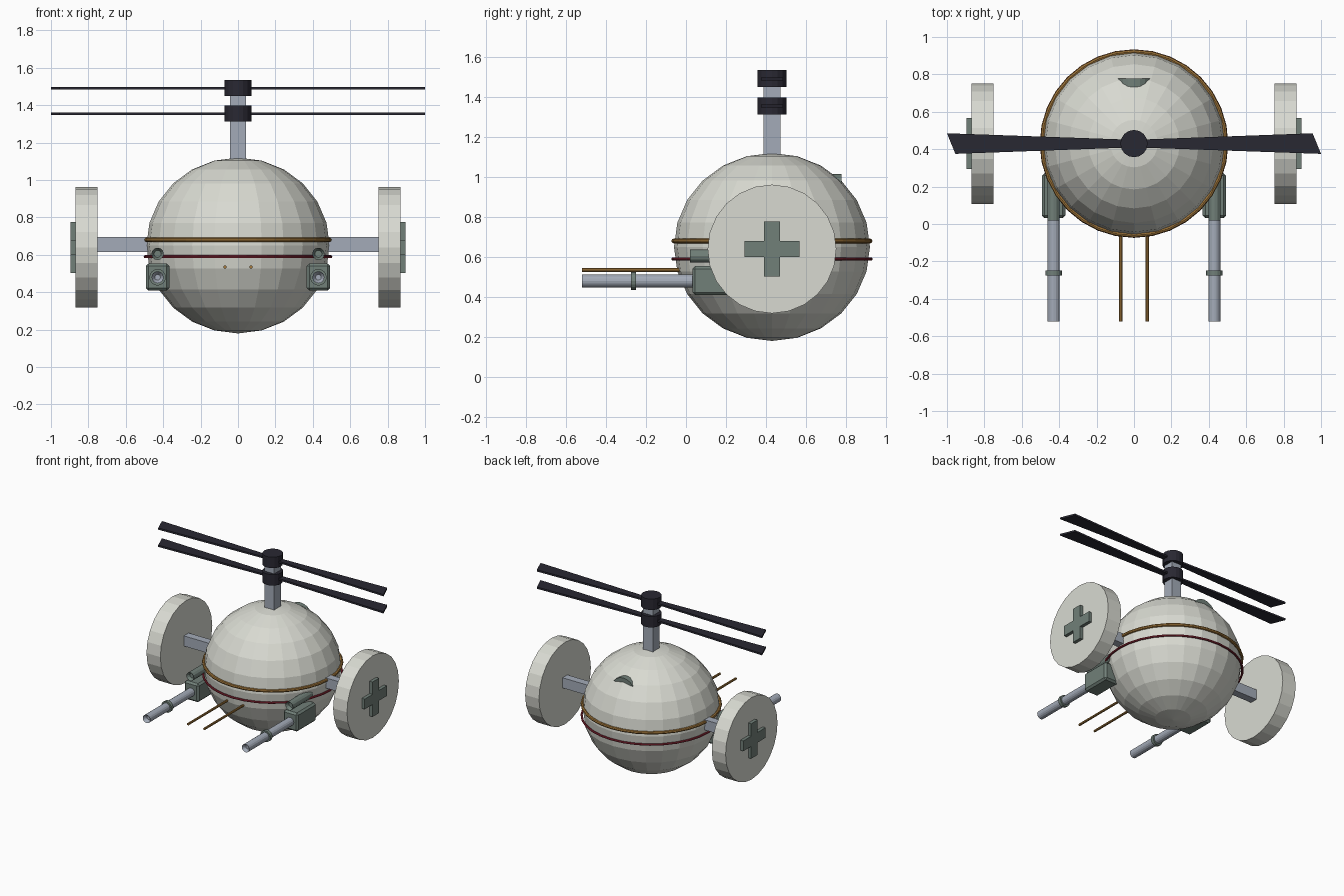
import bpy, bmesh, math
from mathutils import Matrix, Vector

if "Cube" in bpy.data.objects:
    bpy.data.objects.remove(bpy.data.objects["Cube"])


def material(name, r, g, b):
    m = bpy.data.materials.new(name)
    m.diffuse_color = (r, g, b, 1)
    m.use_nodes = True
    m.node_tree.nodes["Principled BSDF"].inputs["Base Color"].default_value = m.diffuse_color
    return m


BONE = material("bone white", 0.69, 0.70, 0.64)
GREEN = material("grey green", 0.165, 0.215, 0.19)
STEEL = material("blue steel", 0.37, 0.41, 0.48)
BLACK = material("rotor black", 0.022, 0.021, 0.032)
BRONZE = material("bronze", 0.37, 0.19, 0.045)
RED = material("dark red", 0.32, 0.025, 0.045)

CY = 0.43  # depth of the hull centre
ROT = {"x": Matrix.Rotation(math.pi / 2, 4, "Y"),
       "y": Matrix.Rotation(math.pi / 2, 4, "X"),
       "z": Matrix.Identity(4)}


def finish(name, bm, mat):
    bmesh.ops.recalc_face_normals(bm, faces=bm.faces)
    me = bpy.data.meshes.new(name)
    bm.to_mesh(me)
    bm.free()
    me.materials.append(mat)
    ob = bpy.data.objects.new(name, me)
    bpy.context.collection.objects.link(ob)
    return ob


def box(name, center, size, mat, bevel=0):
    bm = bmesh.new()
    bmesh.ops.create_cube(bm, size=1, matrix=Matrix.Translation(center) @ Matrix.Diagonal((*size, 1)))
    if bevel:
        bmesh.ops.bevel(bm, geom=bm.edges[:], offset=bevel, segments=1, affect="EDGES")
    return finish(name, bm, mat)


def cylinder(name, center, radius, length, axis, mat, sides=16, bore=0):
    bm = bmesh.new()
    bmesh.ops.create_cone(bm, cap_ends=True, segments=sides, radius1=radius, radius2=radius,
                          depth=length, matrix=Matrix.Translation(center) @ ROT[axis])
    if bore:  # shallow hole in the front end
        bm.faces.ensure_lookup_table()
        cap = min(bm.faces, key=lambda f: f.calc_center_median().y)
        bmesh.ops.inset_region(bm, faces=[cap], thickness=radius - bore)
        bmesh.ops.translate(bm, verts=cap.verts[:], vec=(0, 0.025, 0))
    return finish(name, bm, mat)


def extrude(name, points, depth, mat):
    """Close a planar outline and extrude it along the vector depth."""
    bm = bmesh.new()
    face = bm.faces.new([bm.verts.new(p) for p in points])
    new = bmesh.ops.extrude_face_region(bm, geom=[face], use_keep_orig=True)["geom"]
    bmesh.ops.translate(bm, verts=[v for v in new if isinstance(v, bmesh.types.BMVert)], vec=Vector(depth))
    return finish(name, bm, mat)


def hoop(name, z, major, minor, mat):
    bpy.ops.mesh.primitive_torus_add(location=(0, CY, z), major_radius=major, minor_radius=minor,
                                     major_segments=32, minor_segments=8)
    ob = bpy.context.object
    ob.name = name
    ob.data.materials.append(mat)


# Round hull, slightly squashed
bm = bmesh.new()
bmesh.ops.create_uvsphere(bm, u_segments=24, v_segments=12, radius=1,
                          matrix=Matrix.Translation((0, CY, 0.65)) @ Matrix.Diagonal((0.49, 0.49, 0.47, 1)))
finish("hull", bm, BONE)

# Hoops around the hull
hoop("bronze_hoop", 0.68, 0.491, 0.012, BRONZE)
hoop("red_hoop", 0.59, 0.496, 0.008, RED)

# Rear hatch, mostly sunk into the hull
cylinder("rear_hatch", (0, 0.737, 0.914), 0.101, 0.08, "y", GREEN, 20)

# Mast with two stacked rotors
box("mast", (0, CY, 1.275), (0.084, 0.084, 0.37), STEEL)
for label, hub_z, blade_z in (("lower", 1.355, 1.355), ("upper", 1.492, 1.49)):
    cylinder(label + "_rotor_hub", (0, CY, hub_z), 0.073, 0.086, "z", BLACK, 16)
    for s in (1, -1):
        outline = [(0, 0.02), (0.955, 0.055), (1.0, -0.055), (0, -0.02)]
        extrude(label + "_rotor_blade", [(s * x, CY + s * y, blade_z - 0.007) for x, y in outline],
                (0, 0, 0.014), BLACK)

# Axle through the hull
box("axle", (0, CY, 0.655), (1.54, 0.06, 0.08), STEEL)

for s in (1, -1):
    # Side disc with a raised cross on its outer face
    cylinder("side_disc", (s * 0.81, CY, 0.64), 0.322, 0.12, "x", BONE, 24)
    a, b = 0.04, 0.137
    cross = [(a, b), (a, a), (b, a), (b, -a), (a, -a), (a, -b),
             (-a, -b), (-a, -a), (-b, -a), (-b, a), (-a, a), (-a, b)]
    extrude("side_cross", [(s * 0.865, CY + y, 0.64 + z) for y, z in cross], (s * 0.03, 0, 0), GREEN)

    # Gun housing, barrel, collar and sighting tube
    gx = s * 0.43
    box("gun_housing", (gx, 0.152, 0.482), (0.126, 0.24, 0.146), GREEN, 0.014)
    cylinder("gun_barrel", (gx, -0.23, 0.48), 0.032, 0.58, "y", STEEL, 16, 0.015)
    cylinder("barrel_collar", (gx, -0.262, 0.48), 0.044, 0.026, "y", GREEN, 16)
    cylinder("sighting_tube", (gx, 0.145, 0.605), 0.033, 0.25, "y", GREEN, 12, 0.019)

    # Thin forward probe
    cylinder("probe", (s * 0.07, -0.245, 0.535), 0.009, 0.55, "y", BRONZE, 8)
